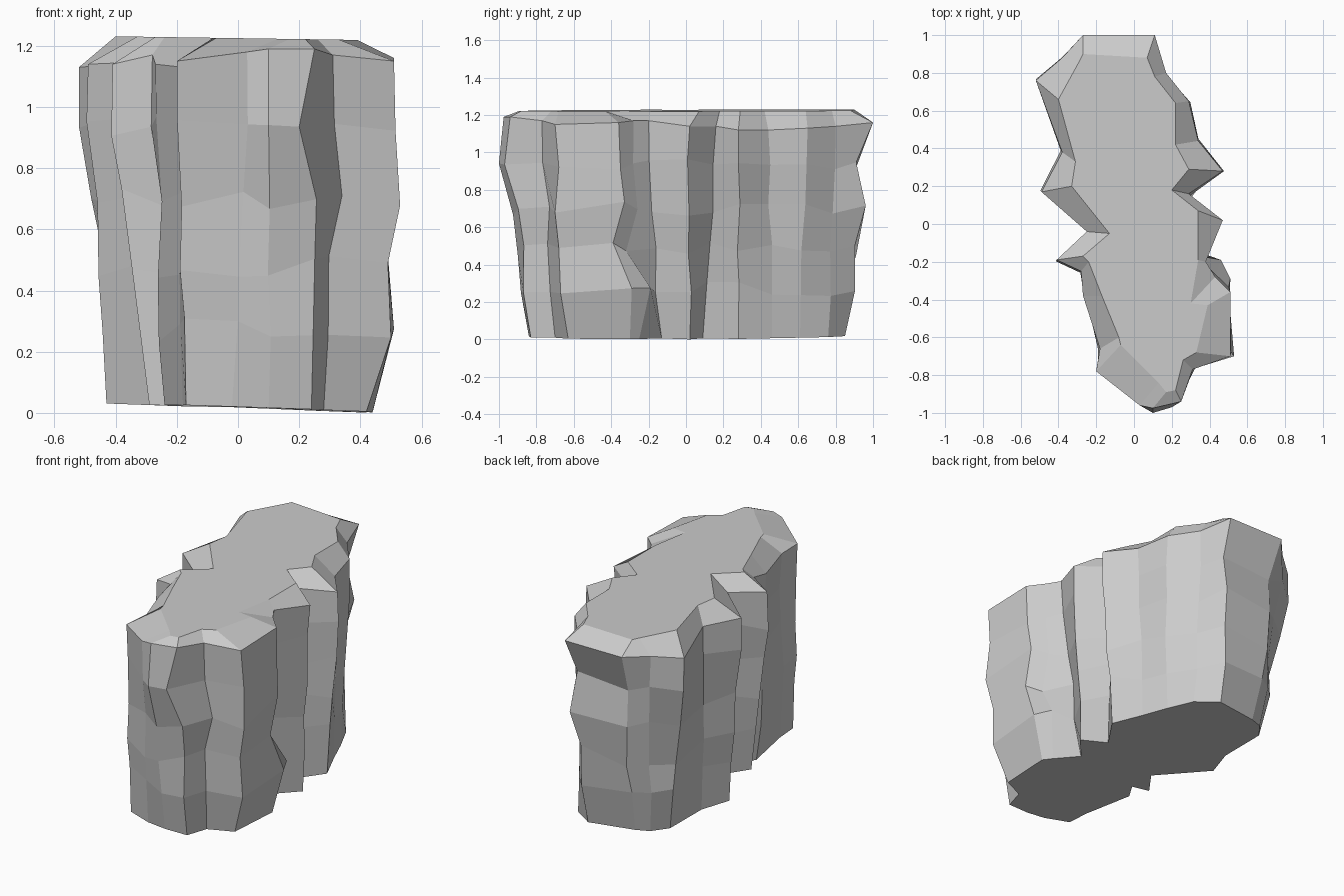
import bpy, bmesh, random

random.seed(7)

# Plan outlines, clockwise from the back left corner
rim = [(-.27, 1.0), (.11, 1.0), (.17, .80), (.29, .65), (.34, .44), (.47, .28),
       (.29, .16), (.47, .02), (.38, -.20), (.43, -.28), (.51, -.36), (.51, -.70),
       (.31, -.77), (.25, -.94), (.10, -.975), (.03, -.96), (-.20, -.78), (-.18, -.66),
       (-.27, -.38), (-.28, -.25), (-.41, -.19), (-.25, -.04), (-.49, .17),
       (-.38, .38), (-.52, .76), (-.38, .88)]
base = [(-.22, .80), (.06, .85), (.19, .76), (.26, .61), (.32, .46), (.40, .28),
        (.27, .09), (.42, .02), (.29, -.13), (.40, -.25), (.44, -.30), (.42, -.63),
        (.28, -.70), (.24, -.83), (.10, -.84), (-.02, -.83), (-.17, -.78), (-.18, -.64),
        (-.24, -.33), (-.18, -.23), (-.29, -.21), (-.18, -.06), (-.43, .20),
        (-.37, .38), (-.37, .68), (-.30, .77)]
plateau = [(-.27, .90), (.07, .88), (.11, .78), (.22, .64), (.22, .42), (.29, .29),
           (.20, .18), (.34, .07), (.34, -.19), (.30, -.42), (.39, -.43), (.33, -.68),
           (.26, -.72), (.22, -.88), (.17, -.89), (.13, -.84), (-.07, -.64), (-.08, -.60),
           (-.17, -.38), (-.24, -.20), (-.27, -.17), (-.13, -.05), (-.33, .20),
           (-.31, .33), (-.40, .66), (-.29, .86)]
rim_z = [1.16, 1.16, 1.14, 1.13, 1.12, 1.12, 1.14, 1.14, 1.17, 1.17, 1.16, 1.15, 1.17,
         1.19, 1.19, 1.18, 1.15, 1.13, 1.14, 1.17, 1.14, 1.15, 1.14, 1.14, 1.13, 1.15]

# Middle rings: height, blend from base to rim; with a few bulging corners
levels = [(.27, .35), (.48, .42), (.70, .68), (.94, .95)]
bulges = {(0, 9): (.46, -.19), (0, 10): (.51, -.29), (1, 9): (.42, -.32), (1, 10): (.49, -.39),
          (0, 11): (.50, -.67), (1, 11): (.49, -.68), (2, 11): (.53, -.70), (3, 11): (.515, -.68),
          (3, 0): (-.25, .91), (3, 1): (.09, .91), (1, 0): (-.24, .91), (2, 0): (-.25, .92),
          (3, 13): (.20, -.97), (3, 14): (.10, -1.0), (2, 12): (.34, -.73), (2, 24): (-.48, .74)}

bm = bmesh.new()
n = len(rim)
rings = [[bm.verts.new((x, y, .015 - .034 * x + .006 * abs(y))) for x, y in base]]
for lv, (z, t) in enumerate(levels):
    ring = []
    for i in range(n):
        x = base[i][0] + (rim[i][0] - base[i][0]) * t + random.uniform(-.012, .012)
        y = base[i][1] + (rim[i][1] - base[i][1]) * t + random.uniform(-.012, .012)
        x, y = bulges.get((lv, i), (x, y))
        ring.append(bm.verts.new((x, y, z + random.uniform(-.04, .04))))
    rings.append(ring)
rings.append([bm.verts.new((x, y, z)) for (x, y), z in zip(rim, rim_z)])
rings.append([bm.verts.new((x, y, 1.225 - .015 * x)) for x, y in plateau])
for v in rings[0]:
    v.co.z = max(0, v.co.z)

# Faceted cliff walls and chamfered rim
for lo, hi in zip(rings, rings[1:]):
    for i in range(n):
        k = (i + 1) % n
        bm.faces.new((lo[i], hi[i], hi[k], lo[k]))

# Flat top and underside
bm.faces.new(rings[-1])
bm.faces.new(rings[0][::-1])
bmesh.ops.recalc_face_normals(bm, faces=bm.faces)

mesh = bpy.data.meshes.new("cliff_rock")
bm.to_mesh(mesh)
bm.free()
rock = bpy.data.objects.new("cliff_rock", mesh)
bpy.context.collection.objects.link(rock)
